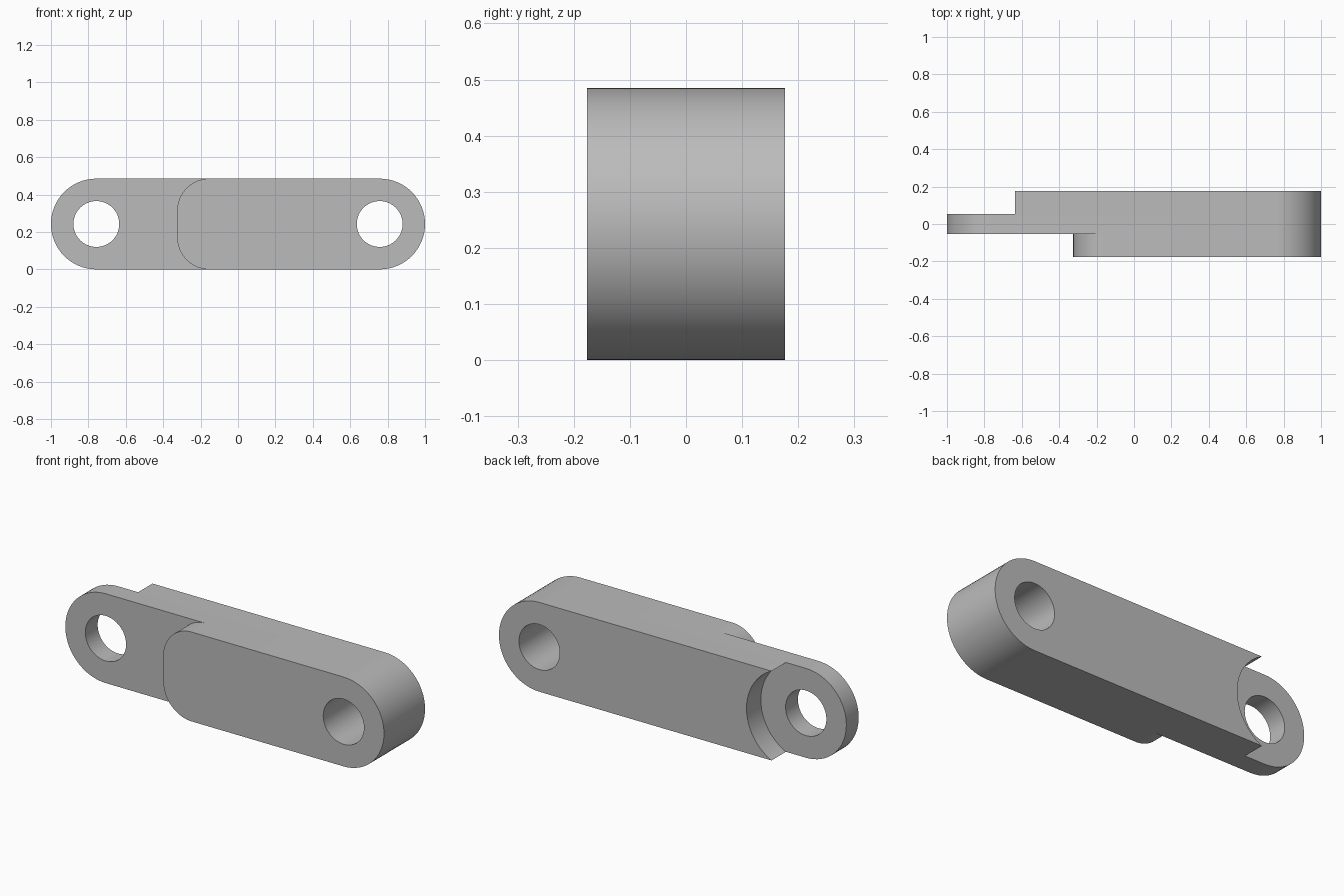
import bpy, bmesh
from math import cos, sin, pi, radians

if "Cube" in bpy.data.objects:
    bpy.data.objects.remove(bpy.data.objects["Cube"], do_unlink=True)

R = 0.2425        # half the height, also the end radius
PIVOT = 1 - R     # distance of each pivot from the centre
HALF = 0.176      # half the full thickness
TONGUE = 0.053    # half the thickness of the thin end
HOLE = 0.1225
RELIEF = 0.271    # concave clearance round the thin end
STEP_X, CORNER = -0.325, 0.172


def arc(cx, cz, r, start, end, n=32):
    angles = [radians(start + (end - start) * i / n) for i in range(n + 1)]
    return [(cx + r * cos(a), cz + r * sin(a)) for a in angles]


def prism(name, outline, y0, y1):
    """Extrude an x-z outline from y0 to y1."""
    bm = bmesh.new()
    face = bm.faces.new([bm.verts.new((x, y0, z)) for x, z in outline])
    out = bmesh.ops.extrude_face_region(bm, geom=[face])
    moved = [g for g in out["geom"] if isinstance(g, bmesh.types.BMVert)]
    bmesh.ops.translate(bm, vec=(0, y1 - y0, 0), verts=moved)
    bmesh.ops.recalc_face_normals(bm, faces=bm.faces)
    mesh = bpy.data.meshes.new(name)
    bm.to_mesh(mesh)
    bm.free()
    obj = bpy.data.objects.new(name, mesh)
    bpy.context.collection.objects.link(obj)
    return obj


def disc(name, x, r, y0, y1):
    return prism(name, arc(x, R, r, 0, 360, 64)[:-1], y0, y1)


# Link body with round ends
link = prism("link_body", arc(PIVOT, R, R, -90, 90) + arc(-PIVOT, R, R, 90, 270),
             -HALF, HALF)

# Front step with rounded corners
cx = STEP_X + CORNER
step = ([(-1.2, -0.1), (cx, -0.1)]
        + arc(cx, CORNER - 0.0005, CORNER, 270, 180, 20)
        + arc(cx, 2 * R - CORNER + 0.0005, CORNER, 180, 90, 20)
        + [(cx, 0.6), (-1.2, 0.6)])
cutters = [
    prism("front_step_cutter", step, -0.3, -TONGUE),
    disc("back_relief_cutter", -PIVOT, RELIEF, TONGUE, 0.3),
    disc("left_hole_cutter", PIVOT, HOLE, -0.3, 0.3),
    disc("right_hole_cutter", -PIVOT, HOLE, -0.3, 0.3),
]

# Cut, apply and discard the cutters
bpy.context.view_layer.objects.active = link
link.select_set(True)
for cutter in cutters:
    cutter.hide_render = True
    mod = link.modifiers.new(cutter.name, "BOOLEAN")
    mod.operation, mod.solver, mod.object = "DIFFERENCE", "EXACT", cutter
    bpy.ops.object.modifier_apply(modifier=mod.name)
    bpy.data.objects.remove(cutter, do_unlink=True)

# Single grey finish
grey = bpy.data.materials.new("plain_grey")
grey.use_nodes = True
colour = (0.5, 0.5, 0.5, 1)
grey.diffuse_color = colour
grey.node_tree.nodes["Principled BSDF"].inputs["Base Color"].default_value = colour
link.data.materials.clear()
link.data.materials.append(grey)
bpy.ops.object.shade_smooth_by_angle(angle=radians(30))
